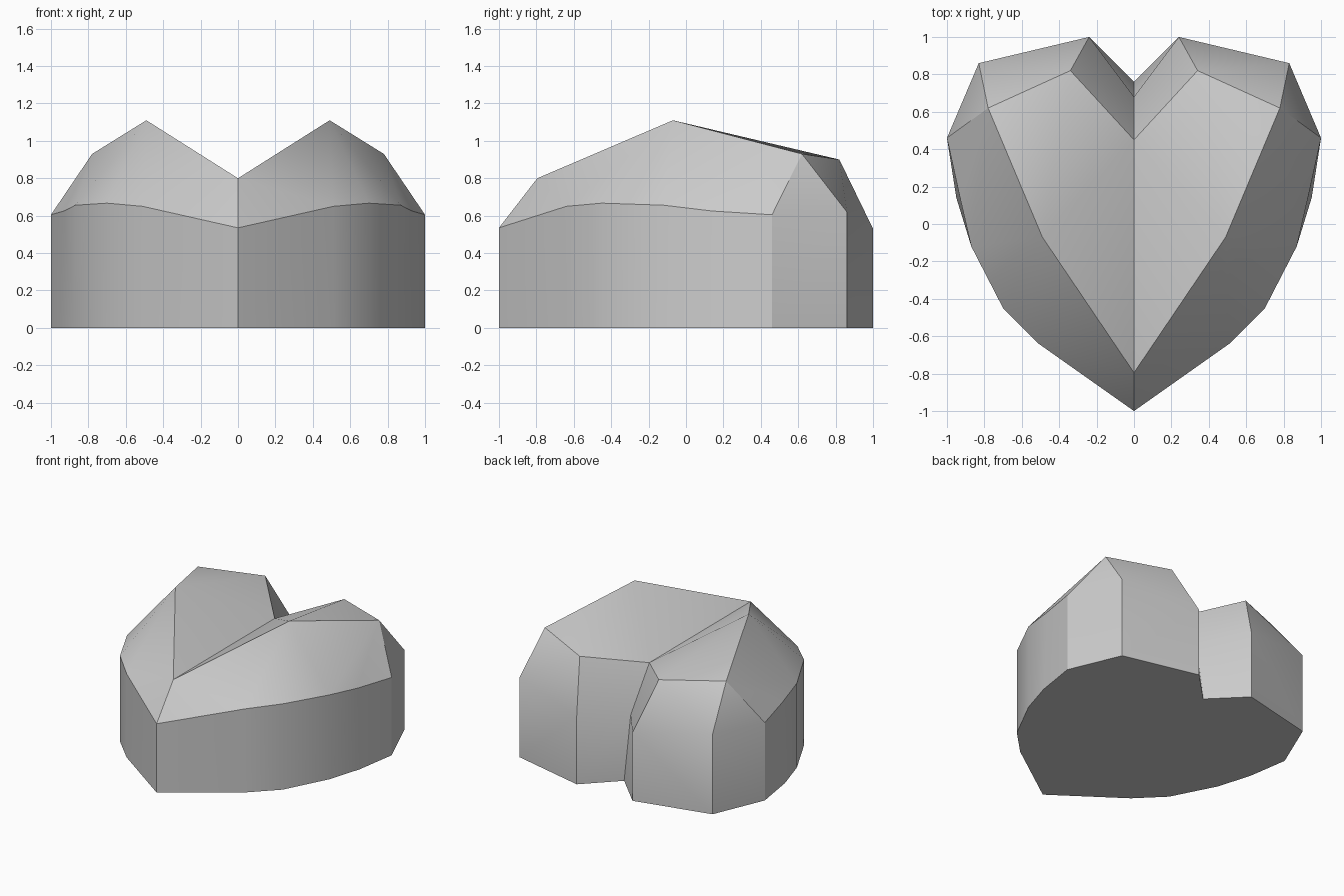
import bpy
import bmesh
import math

cube = bpy.data.objects.get("Cube")
if cube:
    bpy.data.objects.remove(cube, do_unlink=True)

# One grey material for the whole stone
grey = bpy.data.materials.new("light grey")
grey.use_nodes = True
colour = (0.6, 0.6, 0.6, 1)
grey.diffuse_color = colour
grey.node_tree.nodes["Principled BSDF"].inputs["Base Color"].default_value = colour

# Half outlines, from the front tip round the side to the back notch
base_outline = [(0, -1), (.51, -.64), (.70, -.45), (.87, -.12), (.95, .14),
                (1, .46), (.83, .86), (.24, 1), (0, .76)]
rim_heights = [.535, .65, .667, .656, .625, .605, .62, .53, .48]
rim_outline = list(base_outline)
rim_outline[4] = (.93, .14)
rim_outline[8] = (0, .68)
crown_points = {"tip": (0, -.795, .80), "peak": (.49, -.07, 1.11),
                "side": (.78, .62, .93), "back": (.34, .82, .90),
                "notch": (0, .45, .80)}

bm = bmesh.new()
base = [bm.verts.new((x, y, 0)) for x, y in base_outline]
rim = [bm.verts.new((x, y, z)) for (x, y), z in zip(rim_outline, rim_heights)]
crown = {name: bm.verts.new(p) for name, p in crown_points.items()}

# Flat underside and upright walls
bm.faces.new(base[::-1])
for i in range(len(base) - 1):
    bm.faces.new((base[i], base[i + 1], rim[i + 1], rim[i]))

# Sloped facets: each rim edge rises to the crown corner listed for it
corners = ["tip", "peak", "peak", "side", "side", "side", "back", "back"]
for i, name in enumerate(corners):
    bm.faces.new((rim[i], rim[i + 1], crown[name]))
    if i and corners[i - 1] != name:
        bm.faces.new((rim[i], crown[name], crown[corners[i - 1]]))
bm.faces.new((rim[-1], crown["notch"], crown["back"]))

# Top facets fan out from the peak
for a, b in (("notch", "tip"), ("back", "notch"), ("side", "back")):
    bm.faces.new((crown["peak"], crown[a], crown[b]))

# Mirror to the other lobe and weld the centre line
bmesh.ops.mirror(bm, geom=bm.verts[:] + bm.edges[:] + bm.faces[:],
                 axis='X', merge_dist=.001)
bmesh.ops.remove_doubles(bm, verts=bm.verts[:], dist=.001)
bmesh.ops.recalc_face_normals(bm, faces=bm.faces[:])

mesh = bpy.data.meshes.new("faceted_heart")
bm.to_mesh(mesh)
bm.free()
mesh.materials.append(grey)
heart = bpy.data.objects.new("faceted_heart", mesh)
bpy.context.collection.objects.link(heart)

# Soft shading within facets, crisp facet borders
bpy.ops.object.select_all(action='DESELECT')
heart.select_set(True)
bpy.context.view_layer.objects.active = heart
bpy.ops.object.shade_smooth_by_angle(angle=math.radians(30))
